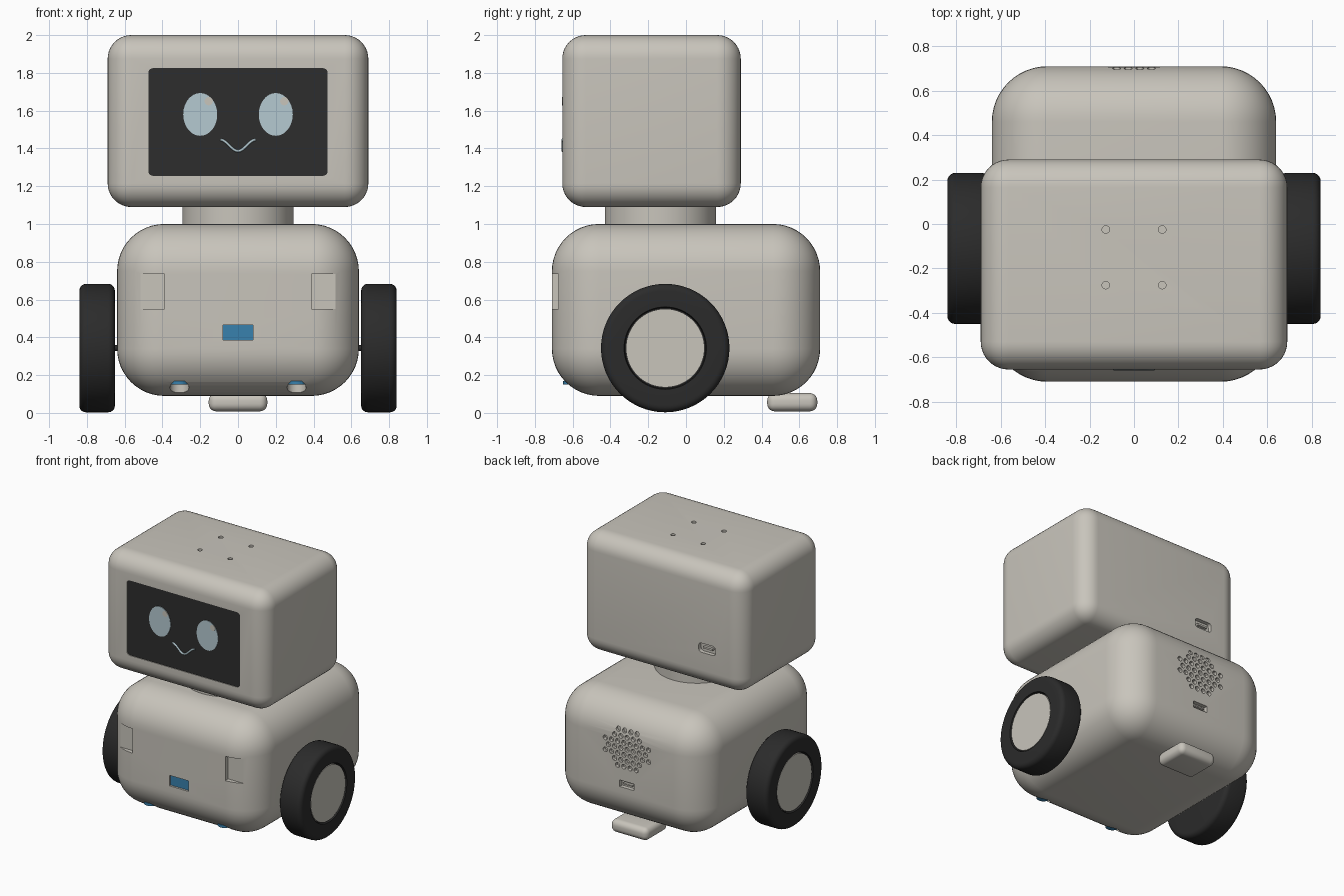
import bpy, bmesh, math
from mathutils import Matrix, Vector

if "Cube" in bpy.data.objects:
    bpy.data.objects.remove(bpy.data.objects["Cube"])


def material(name, rgb):
    m = bpy.data.materials.new(name)
    m.diffuse_color = (*rgb, 1)
    m.use_nodes = True
    m.node_tree.nodes["Principled BSDF"].inputs["Base Color"].default_value = m.diffuse_color
    return m


SHELL = material("warm grey shell", (0.58, 0.555, 0.50))
SCREEN = material("screen black", (0.027, 0.027, 0.027))
RUBBER = material("tyre rubber", (0.024, 0.024, 0.024))
EYE = material("pale blue", (0.46, 0.59, 0.64))
BLUE = material("sensor blue", (0.04, 0.22, 0.42))


def finish(bm, name, mat=None):
    bmesh.ops.recalc_face_normals(bm, faces=bm.faces)
    me = bpy.data.meshes.new(name)
    bm.to_mesh(me)
    bm.free()
    ob = bpy.data.objects.new(name, me)
    bpy.context.collection.objects.link(ob)
    if mat:
        me.materials.append(mat)
    return ob


def activate(ob):
    bpy.ops.object.select_all(action='DESELECT')
    ob.select_set(True)
    bpy.context.view_layer.objects.active = ob


def smooth(ob, angle=30):
    activate(ob)
    bpy.ops.object.shade_smooth_by_angle(angle=math.radians(angle))


def add_box(bm, lo, hi):
    lo, hi = Vector(lo), Vector(hi)
    mat = Matrix.Translation((lo + hi) / 2) @ Matrix.Diagonal((*(hi - lo), 1))
    bmesh.ops.create_cube(bm, size=1, matrix=mat)


def box(name, lo, hi, mat=None, bevel=0, seg=8, along=None):
    """Box between two corners; along limits the bevel to edges on one axis."""
    bm = bmesh.new()
    add_box(bm, lo, hi)
    if bevel:
        edges = [e for e in bm.edges if along is None or
                 abs((e.verts[0].co - e.verts[1].co)[along]) > 1e-4]
        bmesh.ops.bevel(bm, geom=edges, offset=bevel, segments=seg,
                        profile=0.5, affect='EDGES')
    return finish(bm, name, mat)


def add_cyl(bm, centre, r, depth, axis='Z', seg=32, scale=(1, 1)):
    rot = {'X': Matrix.Rotation(math.pi / 2, 4, 'Y'),
           'Y': Matrix.Rotation(math.pi / 2, 4, 'X'), 'Z': Matrix()}[axis]
    bmesh.ops.create_cone(bm, cap_ends=True, segments=seg, radius1=r, radius2=r, depth=depth,
                          matrix=Matrix.Translation(centre) @ rot @ Matrix.Diagonal((*scale, 1, 1)))


def cyl(name, centre, r, depth, axis='Z', mat=None, seg=48, scale=(1, 1)):
    bm = bmesh.new()
    add_cyl(bm, centre, r, depth, axis, seg, scale)
    return finish(bm, name, mat)


def cut(ob, cutter):
    activate(ob)
    mod = ob.modifiers.new("cut", 'BOOLEAN')
    mod.operation, mod.solver, mod.object = 'DIFFERENCE', 'EXACT', cutter
    bpy.ops.object.modifier_apply(modifier=mod.name)
    bpy.data.objects.remove(cutter)


# Head with screen recess, microphone holes and rear port
head = box("head", (-0.69, -0.655, 1.09), (0.69, 0.29, 2.0), SHELL, 0.125, 10)
cut(head, box("screen_cutter", (-0.475, -0.8, 1.255), (0.475, -0.635, 1.825), None, 0.025, 4, 1))
bm = bmesh.new()
for x in (-0.127, 0.127):
    for y in (-0.275, -0.025):
        add_cyl(bm, (x, y, 2.0), 0.017, 0.05, 'Z', 20)
cut(head, finish(bm, "mic_cutter"))
cut(head, box("head_port_cutter", (-0.45, 0.26, 1.35), (-0.31, 0.4, 1.42), None, 0.02, 4, 1))
smooth(head)
box("head_port_tongue", (-0.42, 0.25, 1.378), (-0.34, 0.28, 1.392), SHELL)

# Screen face
box("screen", (-0.475, -0.65, 1.255), (0.475, -0.641, 1.825), SCREEN, 0.025, 4, 1)
for side, x in (("left", -0.2), ("right", 0.2)):
    cyl(side + "_eye", (x, -0.651, 1.58), 1, 0.006, 'Y', EYE, 48, (0.09, 0.113))
    cyl(side + "_eye_glint", (x + 0.045, -0.654, 1.65), 0.022, 0.003, 'Y', SHELL, 20)

# Smile line
curve = bpy.data.curves.new("smile", 'CURVE')
curve.dimensions, curve.bevel_depth, curve.bevel_resolution = '3D', 0.007, 2
curve.use_fill_caps = True
line = curve.splines.new('POLY')
line.points.add(16)
for i, p in enumerate(line.points):
    t = i / 8 - 1
    p.co = (0.093 * t, -0.652, 1.386 + 0.03 * (1 - math.cos(math.pi * t)), 1)
smile = bpy.data.objects.new("smile", curve)
bpy.context.collection.objects.link(smile)
curve.materials.append(EYE)
activate(smile)
bpy.ops.object.convert(target='MESH')

# Neck
smooth(cyl("neck", (0, -0.135, 1.045), 0.295, 0.13, 'Z', SHELL, 64))

# Body with front notches, ports, speaker holes and floor sensor wells
body = box("body", (-0.64, -0.71, 0.09), (0.64, 0.71, 1.0), SHELL, 0.25, 12)
bm = bmesh.new()
for s in (-1, 1):
    xs = sorted((s * 0.39, s * 0.53))
    add_box(bm, (xs[0], -0.9, 0.55), (xs[1], -0.675, 0.735))
    add_cyl(bm, (s * 0.31, -0.60, 0.08), 0.05, 0.17, 'Z', 32)
add_box(bm, (-0.08, -0.9, 0.385), (0.08, -0.68, 0.465))
add_box(bm, (-0.06, 0.68, 0.385), (0.06, 0.9, 0.435))
cut(body, finish(bm, "body_cutter"))

bm = bmesh.new()
pitch = 0.052
for row in range(-3, 4):
    for col in range(-4, 5):
        x = (col + 0.5 * (row % 2)) * pitch
        z = row * pitch * 0.87
        if math.hypot(x, z * 1.2) < 0.19:
            add_cyl(bm, (x, 0.71, 0.68 + z), 0.018, 0.05, 'Y', 12)
cut(body, finish(bm, "speaker_cutter"))
smooth(body)

# Blue front sensor and floor sensors
box("front_sensor", (-0.08, -0.695, 0.385), (0.08, -0.675, 0.465), BLUE)
for s in (-1, 1):
    cyl("floor_sensor", (s * 0.31, -0.60, 0.16), 0.05, 0.02, 'Z', BLUE, 32)
box("rear_port_tongue", (-0.04, 0.67, 0.405), (0.04, 0.7, 0.415), SHELL)

# Rear skid
smooth(box("rear_skid", (-0.155, 0.43, 0.008), (0.155, 0.695, 0.105), SHELL, 0.04, 6))

# Wheels: lathed tyre, hub cap and axle on each side
AXLE_Y, AXLE_Z = -0.11, 0.343
arc = [(0.305 + 0.035 * math.cos(a), 0.035 * math.sin(a))
       for a in [math.radians(d) for d in (0, 18, 36, 54, 72, 90)]]
profile = [(0, 0.652)] + [(r, 0.687 - h) for r, h in reversed(arc)]
profile += [(r, 0.805 + h) for r, h in arc]
profile += [(0.218, 0.84), (0.213, 0.81), (0, 0.81)]
for s, side in ((-1, "left"), (1, "right")):
    bm = bmesh.new()
    vs = [bm.verts.new((s * x, AXLE_Y + r, AXLE_Z)) for r, x in profile]
    es = [bm.edges.new(pair) for pair in zip(vs, vs[1:])]
    bmesh.ops.spin(bm, geom=vs + es, cent=(0, AXLE_Y, AXLE_Z), axis=(1, 0, 0),
                   angle=2 * math.pi, steps=64)
    bmesh.ops.remove_doubles(bm, verts=bm.verts, dist=1e-4)
    smooth(finish(bm, side + "_tyre", RUBBER), 35)
    smooth(cyl(side + "_hub", (s * 0.815, AXLE_Y, AXLE_Z), 0.208, 0.04, 'X', SHELL, 64))
    smooth(cyl(side + "_axle", (s * 0.64, AXLE_Y, AXLE_Z), 0.016, 0.06, 'X', RUBBER, 20))
